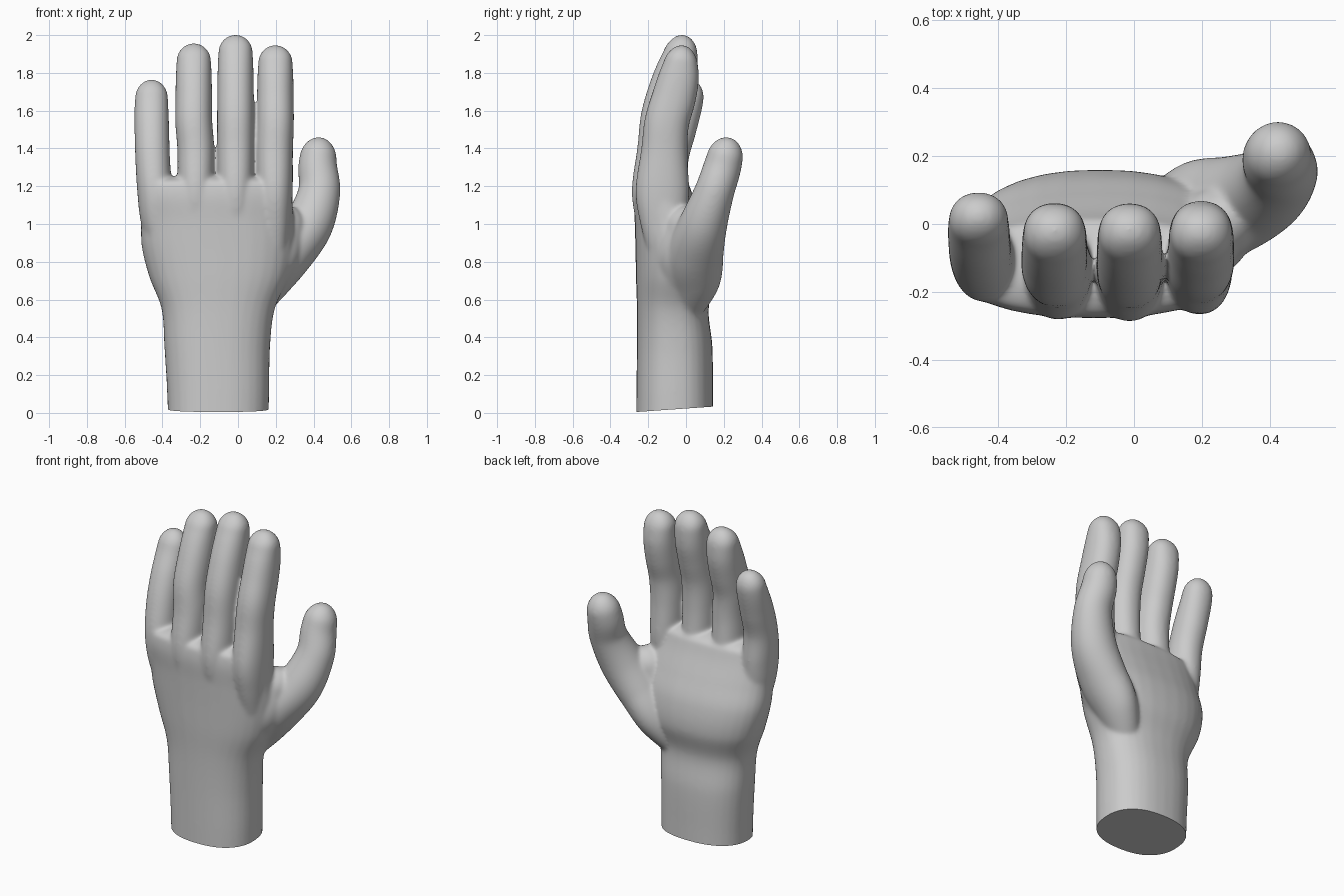
import bpy, bmesh, math
from mathutils import Vector

cube = bpy.data.objects.get("Cube")
if cube:
    bpy.data.objects.remove(cube, do_unlink=True)

SIDES = 32
bm = bmesh.new()


def catmull(a, b, c, d, t):
    return [0.5 * (2 * q + (r - p) * t + (2 * p - 5 * q + 4 * r - s) * t * t
                   + (3 * q - p - 3 * r + s) * t ** 3) for p, q, r, s in zip(a, b, c, d)]


def tube(points, power=2.0, round_tip=0.1, level=False, steps=10):
    """Loft superellipse rings (x, y, z, half width, half depth) along a smooth path."""
    ext = [points[0]] + points + [points[-1]]
    path = [catmull(*ext[i:i + 4], s / steps)
            for i in range(len(points) - 1) for s in range(steps)]
    path.append(list(points[-1]))
    pos = [Vector(p[:3]) for p in path]
    apex, rings = pos[-1], []
    for i, p in enumerate(path):
        tangent = (pos[min(i + 1, len(pos) - 1)] - pos[max(i - 1, 0)]).normalized()
        if level:
            tangent = Vector((0, 0, 1))
        side = (Vector((1, 0, 0)) - tangent * tangent.x).normalized()
        depth = tangent.cross(side)
        d = (pos[i] - apex).length
        k = 1.0
        if d < round_tip:
            k = max(0.02, math.sqrt(1 - (1 - d / round_tip) ** 2))
        ring = []
        for j in range(SIDES):
            a = math.tau * j / SIDES
            c, s = math.cos(a), math.sin(a)
            u = math.copysign(abs(c) ** (2 / power), c) * p[3] * k
            v = math.copysign(abs(s) ** (2 / power), s) * p[4] * k
            ring.append(bm.verts.new(pos[i] + side * u + depth * v))
        rings.append(ring)
    for lo, hi in zip(rings, rings[1:]):
        for j in range(SIDES):
            n = (j + 1) % SIDES
            bm.faces.new((lo[j], lo[n], hi[n], hi[j]))
    bm.faces.new(rings[0][::-1])
    bm.faces.new(rings[-1])


# wrist and palm
tube([(-.105, -.06, -.1, .265, .205), (-.105, -.06, .1, .27, .203), (-.11, -.06, .35, .28, .2),
      (-.105, -.07, .55, .3, .19), (-.1, -.053, .72, .37, .212), (-.105, -.062, .88, .405, .206),
      (-.11, -.09, 1.02, .405, .182), (-.12, -.12, 1.15, .405, .157),
      (-.125, -.13, 1.26, .385, .13)], power=2.35, round_tip=.05, level=True)

# three long fingers: centre at base, centre at tip, height, back offset
for x0, x1, top, dy in ((.193, .198, 1.945, .02), (-.013, -.013, 2.0, 0), (-.223, -.234, 1.955, .005)):
    s = (top - 1.2) / .8
    tube([(x0, -.13 + dy, .85, .07, .09), (x0, -.14 + dy, 1.02, .088, .125),
          (x0, -.145 + dy, 1.18, .097, .142),
          (x0, -.135 + dy, 1.2 + .2 * s, .098, .123),
          (x1, -.122 + dy, 1.2 + .36 * s, .098, .119),
          (x1, -.085 + dy, 1.2 + .5 * s, .097, .117),
          (x1, -.048 + dy * .5, 1.2 + .62 * s, .095, .108),
          (x1, -.025, 1.2 + .72 * s, .09, .087), (x1, -.015, top + .003, .083, .07)],
         power=2.2, round_tip=.085)

# little finger
tube([(-.39, -.1, .85, .07, .08), (-.425, -.105, 1.02, .09, .11), (-.441, -.107, 1.18, .093, .122),
      (-.452, -.09, 1.35, .092, .105), (-.456, -.045, 1.5, .092, .1), (-.458, .005, 1.64, .089, .085),
      (-.455, .035, 1.765, .08, .07)], power=2.1, round_tip=.09)

# thumb with its fleshy base
tube([(.04, -.01, .52, .08, .08), (.165, .035, .7, .115, .145), (.275, .05, .85, .13, .15),
      (.375, .092, 1.0, .13, .128), (.43, .15, 1.17, .112, .106),
      (.422, .195, 1.31, .103, .1), (.435, .23, 1.46, .085, .085)])

# web between thumb and palm
tube([(.08, -.05, .6, .1, .12), (.19, -.03, .83, .14, .14), (.25, .0, .98, .11, .11),
      (.29, .03, 1.09, .09, .09)])

# fuse the parts into one skin
rough = bpy.data.meshes.new("hand_rough")
bm.to_mesh(rough)
bm.free()
hand = bpy.data.objects.new("hand", rough)
bpy.context.collection.objects.link(hand)
remesh = hand.modifiers.new("fuse", 'REMESH')
remesh.mode = 'VOXEL'
remesh.voxel_size = .0075
soften = hand.modifiers.new("soften", 'SMOOTH')
soften.factor = .5
soften.iterations = 36
bpy.context.view_layer.update()
skin = bpy.data.meshes.new_from_object(hand.evaluated_get(bpy.context.evaluated_depsgraph_get()))
hand.modifiers.clear()
hand.data = skin

# flat, slightly tilted wrist end
bm = bmesh.new()
bm.from_mesh(skin)
cut = bmesh.ops.bisect_plane(bm, geom=bm.verts[:] + bm.edges[:] + bm.faces[:],
                             plane_co=(0, -.26, .005), plane_no=(0, -.07, 1), clear_inner=True)
rim = [e for e in cut["geom_cut"] if isinstance(e, bmesh.types.BMEdge)]
bmesh.ops.holes_fill(bm, edges=rim, sides=0)
bmesh.ops.recalc_face_normals(bm, faces=bm.faces[:])
bm.to_mesh(skin)
bm.free()

# plain grey skin
grey = bpy.data.materials.new("plain_grey")
grey.use_nodes = True
colour = (.6, .6, .6, 1)
grey.diffuse_color = colour
grey.node_tree.nodes["Principled BSDF"].inputs["Base Color"].default_value = colour
skin.materials.clear()
skin.materials.append(grey)

bpy.ops.object.select_all(action='DESELECT')
hand.select_set(True)
bpy.context.view_layer.objects.active = hand
bpy.ops.object.shade_smooth_by_angle(angle=math.radians(50))
